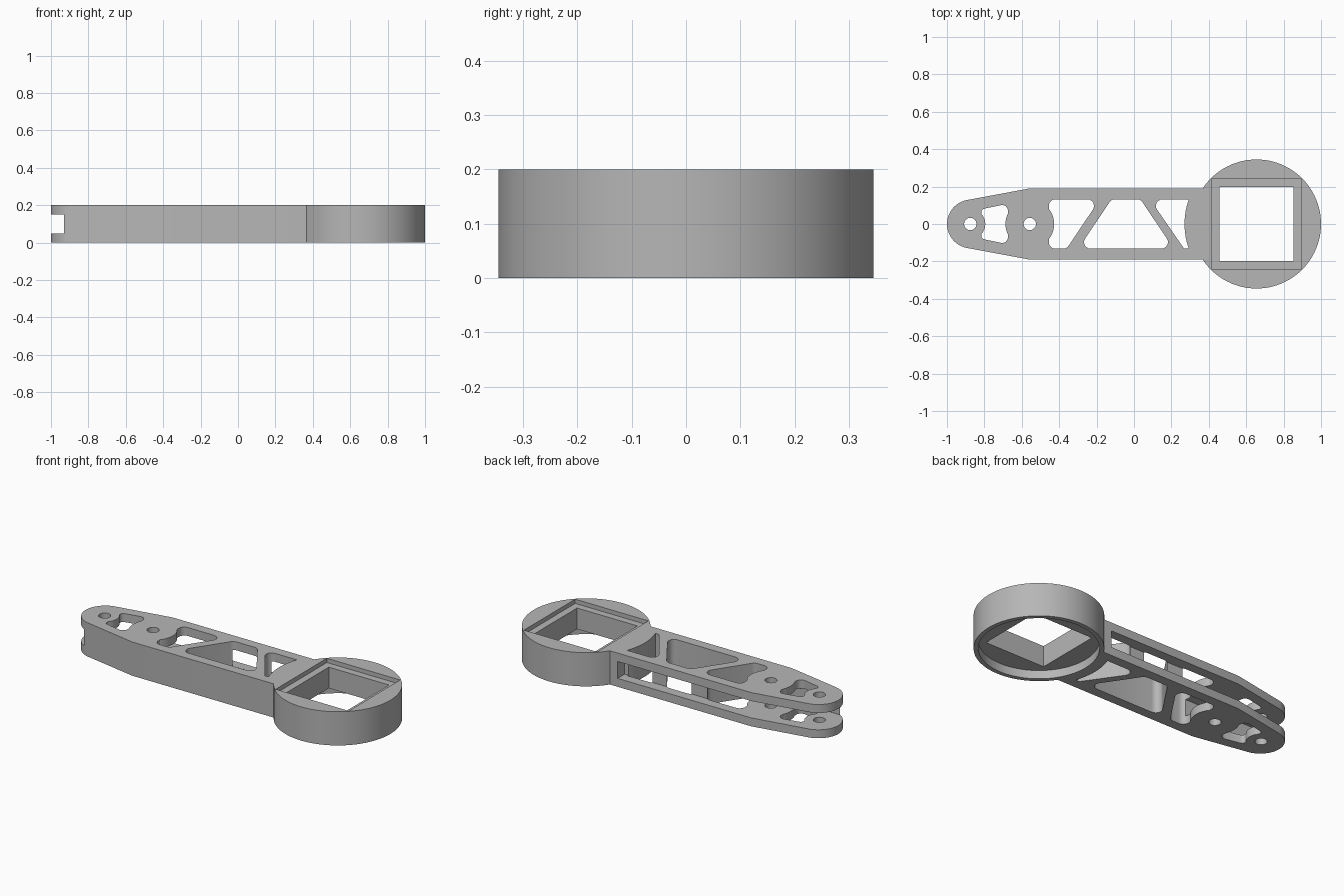
import bpy, bmesh
from math import sin, cos, pi, radians
from mathutils import Vector

default = bpy.data.objects.get("Cube")
if default:
    bpy.data.objects.remove(default)

HEIGHT = 0.2
RING = (0.655, 0.0)
TIP_BOLT = (-0.875, 0.0)
BOLT = (-0.557, 0.0)

grey = bpy.data.materials.new("plain grey")
grey.use_nodes = True
COLOUR = (0.47, 0.47, 0.47, 1)
grey.diffuse_color = COLOUR
grey.node_tree.nodes["Principled BSDF"].inputs["Base Color"].default_value = COLOUR


def arc(center, r, start, end, n=12):
    """Points on an arc, angles in degrees."""
    return [(center[0] + r * cos(radians(start + (end - start) * i / n)),
             center[1] + r * sin(radians(start + (end - start) * i / n)))
            for i in range(n + 1)]


def rounded(points, n=6):
    """Round each (x, y, radius) corner; plain (x, y) points stay sharp."""
    out = []
    for i, p in enumerate(points):
        c = Vector(p[:2])
        if len(p) == 2:
            out.append(c)
            continue
        a = (Vector(points[i - 1][:2]) - c).normalized()
        b = (Vector(points[(i + 1) % len(points)][:2]) - c).normalized()
        half = a.angle(b) / 2
        mid = c + (a + b).normalized() * p[2] / sin(half)
        start = c + a * p[2] / abs(sin(half) / cos(half)) - mid
        end = c + b * p[2] / abs(sin(half) / cos(half)) - mid
        turn = start.angle_signed(end)
        for k in range(n + 1):
            t = -turn * k / n
            out.append(mid + Vector((start.x * cos(t) - start.y * sin(t),
                                     start.x * sin(t) + start.y * cos(t))))
    return out


def prism(name, outline, z0, z1):
    """Extrude a flat outline from z0 to z1."""
    bm = bmesh.new()
    face = bm.faces.new([bm.verts.new((p[0], p[1], z0)) for p in outline])
    top = bmesh.ops.extrude_face_region(bm, geom=[face])["geom"]
    bmesh.ops.translate(bm, vec=(0, 0, z1 - z0),
                        verts=[v for v in top if isinstance(v, bmesh.types.BMVert)])
    bmesh.ops.recalc_face_normals(bm, faces=bm.faces)
    mesh = bpy.data.meshes.new(name)
    bm.to_mesh(mesh)
    bm.free()
    mesh.materials.append(grey)
    obj = bpy.data.objects.new(name, mesh)
    bpy.context.collection.objects.link(obj)
    return obj


def disc(center, r, n):
    return arc(center, r, 0, 360, n)[:-1]


def square(center, s):
    x, y = center
    return [(x - s, y - s), (x + s, y - s), (x + s, y + s), (x - s, y + s)]


def combine(body, other, operation):
    """Apply a boolean and drop the helper."""
    mod = body.modifiers.new("combine", "BOOLEAN")
    mod.operation, mod.solver, mod.object = operation, "EXACT", other
    bpy.context.view_layer.objects.active = body
    bpy.ops.object.modifier_apply(modifier=mod.name)
    bpy.data.objects.remove(other)


# Arm: rounded tip, taper, straight beam into the ring
arm = prism("mount_arm", arc((-0.87, 0), 0.13, 101, 259, 24)
            + [(-0.56, -0.19), (0.5, -0.19), (0.5, 0.19), (-0.56, 0.19)], 0, HEIGHT)
combine(arm, prism("ring", disc(RING, 0.345, 96), 0, HEIGHT), "UNION")

# Ring: bored underside, square opening and shallow square seat on top
combine(arm, prism("bore", disc(RING, 0.32, 96), -0.1, 0.05), "DIFFERENCE")
combine(arm, prism("opening", square(RING, 0.198), -0.1, 0.4), "DIFFERENCE")
combine(arm, prism("seat", square(RING, 0.24), 0.175, 0.4), "DIFFERENCE")

# Truss openings and bolt holes through the full height
E = 0.132
tip_window = rounded(
    [(-0.825, 0.077, 0.02), (-0.675, 0.108, 0.03)] + arc(BOLT, 0.13, 154, 206)
    + [(-0.675, -0.108, 0.03), (-0.825, -0.077, 0.02)] + arc(TIP_BOLT, 0.08, -40, 40))
first_window = rounded(
    [(-0.457, E, 0.035), (-0.183, E, 0.035), (-0.36, -E, 0.035), (-0.457, -E, 0.035)]
    + arc(BOLT, 0.13, -38, 38))
middle_window = rounded(
    [(-0.12, E, 0.035), (0.035, E, 0.035), (0.212, -E, 0.035), (-0.298, -E, 0.035)])
ring_window = rounded(
    [(0.085, E, 0.035)] + arc(RING, 0.385, 160, 200) + [(0.268, -E, 0.01)])
for outline in (tip_window, first_window, middle_window, ring_window,
                disc(TIP_BOLT, 0.033, 32), disc(BOLT, 0.033, 32)):
    combine(arm, prism("window", outline, -0.1, 0.4), "DIFFERENCE")

# Slot from the back: deep at the tip, only the rear wall along the truss
slot = [(-1.1, -0.115), (-0.425, -0.115), (-0.425, 0.125),
        (0.315, 0.125), (0.315, 0.4), (-1.1, 0.4)]
combine(arm, prism("slot", slot, 0.05, 0.15), "DIFFERENCE")

# Smooth round walls, keep edges sharp
bpy.ops.object.select_all(action="DESELECT")
arm.select_set(True)
bpy.context.view_layer.objects.active = arm
bpy.ops.object.shade_smooth_by_angle(angle=pi / 6)
